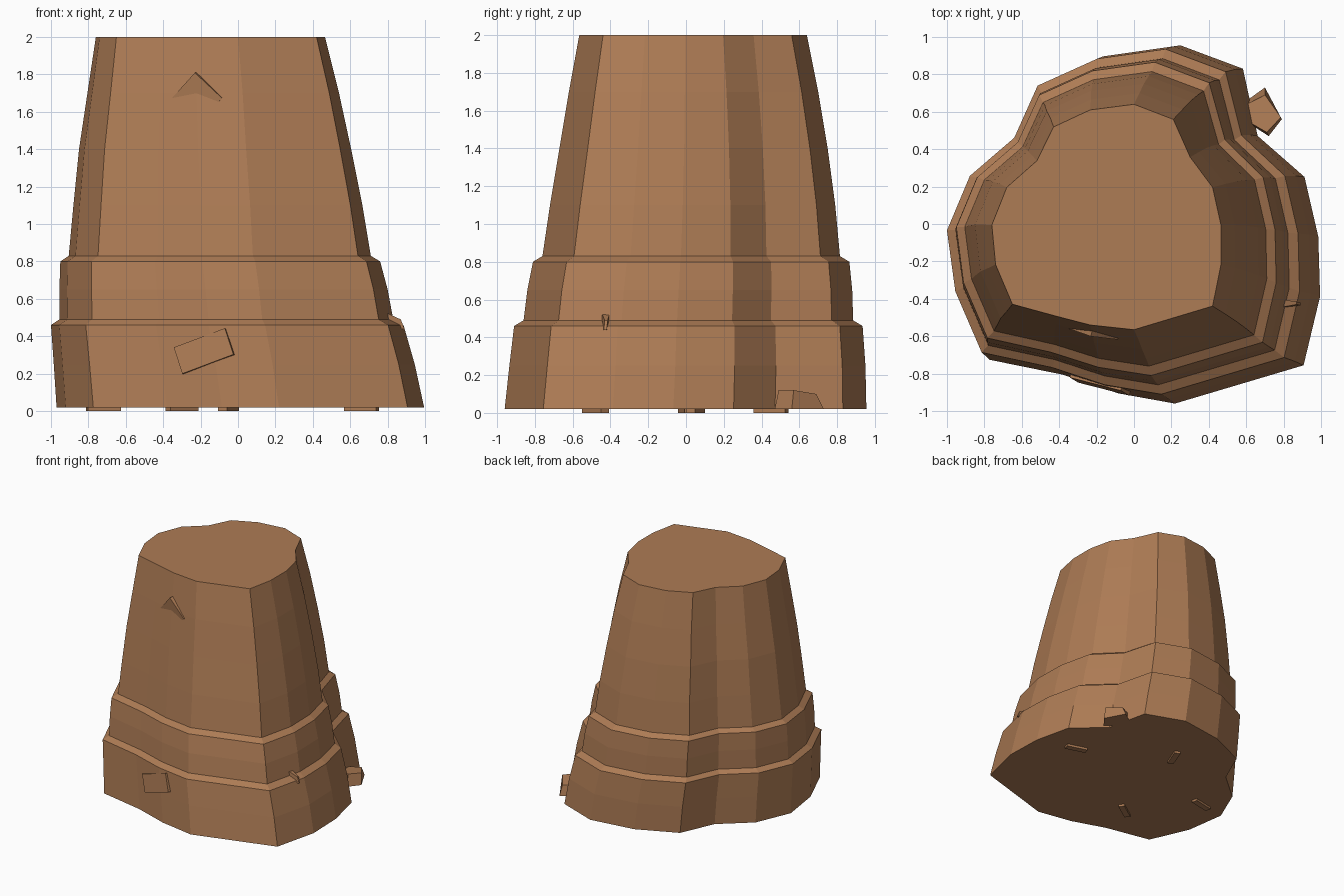
import bpy, bmesh
from mathutils import Vector, Matrix, Euler

if "Cube" in bpy.data.objects:
    bpy.data.objects.remove(bpy.data.objects["Cube"])

bark = bpy.data.materials.new("bark_brown")
bark.diffuse_color = (0.42, 0.2, 0.09, 1)
bark.use_nodes = True
bark.node_tree.nodes["Principled BSDF"].inputs["Base Color"].default_value = bark.diffuse_color


def add_object(name, bm):
    bmesh.ops.recalc_face_normals(bm, faces=bm.faces)
    mesh = bpy.data.meshes.new(name)
    bm.to_mesh(mesh)
    bm.free()
    mesh.materials.append(bark)
    ob = bpy.data.objects.new(name, mesh)
    bpy.context.collection.objects.link(ob)
    return ob


def loft(name, rings):
    """Join rings of equal length into a capped solid."""
    bm = bmesh.new()
    loops = [[bm.verts.new(p) for p in ring] for ring in rings]
    n = len(loops[0])
    for a, b in zip(loops, loops[1:]):
        for i in range(n):
            j = (i + 1) % n
            bm.faces.new((a[i], a[j], b[j], b[i]))
    bm.faces.new(loops[0][::-1])
    bm.faces.new(loops[-1])
    return add_object(name, bm)


def chip(name, loc, size, rot):
    """Small tilted block sunk into the trunk."""
    bm = bmesh.new()
    m = Matrix.LocRotScale(Vector(loc), Euler(rot), Vector(size))
    bmesh.ops.create_cube(bm, size=1, matrix=m)
    return add_object(name, bm)


# Trunk outline at the foot and at the cut top, same corner order
foot = [(-1, -.04), (-.87, .26), (-.62, .47), (-.49, .76), (-.15, .91), (.24, .965),
        (.58, .84), (.66, .48), (.915, .26), (.99, -.06), (1, -.38), (.91, -.75),
        (.21, -.955), (-.10, -.90), (-.40, -.80), (-.80, -.72), (-.95, -.38)]
crown = [(-.76, 0), (-.68, .2), (-.52, .34), (-.43, .52), (-.235, .61), (0, .64),
         (.21, .56), (.30, .36), (.42, .20), (.465, 0), (.465, -.21), (.42, -.43),
         (0, -.555), (-.235, -.53), (-.41, -.485), (-.65, -.42), (-.74, -.21)]

# Levels: height, then x and y extents (two stepped ledges, then the taper)
levels = [(.02, -.97, .995, -.96, .955), (.25, -.985, .945, -.935, .95),
          (.46, -1, .885, -.91, .935), (.49, -.955, .83, -.86, .885),
          (.65, -.955, .80, -.84, .88), (.80, -.95, .76, -.81, .865),
          (.83, -.905, .71, -.76, .815), (1.1, -.88, .665, -.72, .79),
          (1.4, -.85, .605, -.67, .75), (1.7, -.805, .54, -.62, .70),
          (2, -.76, .465, -.565, .64)]


def fit(values, lo, hi):
    a, b = min(values), max(values)
    return [lo + (v - a) / (b - a) * (hi - lo) for v in values]


rings = []
for z, x0, x1, y0, y1 in levels:
    t = (z - .02) / 1.98
    mix = [Vector(a).lerp(Vector(b), t) for a, b in zip(foot, crown)]
    xs = fit([p.x for p in mix], x0, x1)
    ys = fit([p.y for p in mix], y0, y1)
    rings.append([(x, y, z) for x, y in zip(xs, ys)])
loft("stump_trunk", rings)

# Block at the foot on the right rear
loft("root_block", [
    [(.52, .60, .02), (.70, .73, .02), (.79, .56, .02), (.72, .47, .02)],
    [(.52, .60, .10), (.70, .69, .10), (.785, .57, .12), (.71, .49, .12)]])

# Pointed knot on the lower ledge
loft("ledge_knot", [
    [(.76, -.45, .42), (.76, -.40, .42), (.76, -.40, .54), (.76, -.45, .54)],
    [(.89, -.435, .44), (.89, -.42, .44), (.87, -.415, .49), (.87, -.43, .49)]])

# Flush bark patches on the front
chip("upper_bark_patch", (-.22, -.572, 1.67), (.20, .03, .20), (.15, .75, -.12))
chip("lower_bark_patch", (-.18, -.855, .32), (.30, .03, .15), (-.1, -.35, -.25))

# Thin slivers under the foot
for i, (x, y, r) in enumerate([(-.72, .0, .2), (-.3, -.48, .6), (-.05, .45, 1.2),
                               (.66, .05, -.3)]):
    chip(f"foot_sliver_{i + 1}", (x, y, .02), (.18, .05, .04), (0, 0, r))
